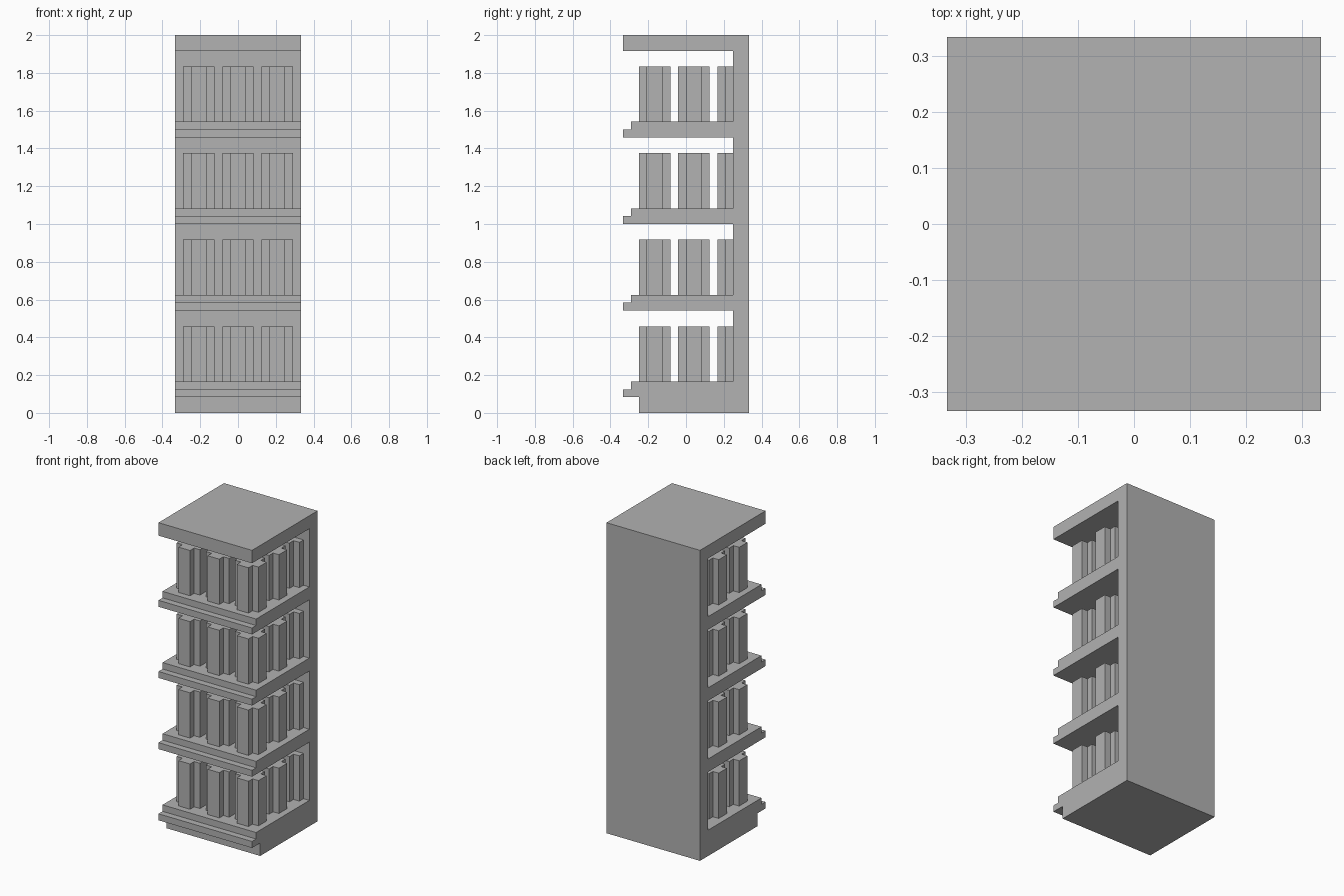
import bpy
import bmesh

cube = bpy.data.objects.get("Cube")
if cube:
    bpy.data.objects.remove(cube, do_unlink=True)

U = 1 / 24          # modelling unit: the rack is 16 wide, 16 deep and 48 high
HALF = 8            # half width and depth
PITCH = 11          # height from one shelf to the next
SHELVES = 4
FIRST_TOP = 4       # top of the lowest shelf
WALL = 6            # front of the back wall

grey = bpy.data.materials.new("plain_grey")
grey.use_nodes = True
colour = (0.445, 0.445, 0.445, 1)
grey.diffuse_color = colour
grey.node_tree.nodes["Principled BSDF"].inputs["Base Color"].default_value = colour


def extrude_profile(name, points, direction):
    """Flat-sided solid from a closed outline swept along a direction."""
    bm = bmesh.new()
    face = bm.faces.new([bm.verts.new([c * U for c in p]) for p in points])
    swept = bmesh.ops.extrude_face_region(bm, geom=[face])["geom"]
    verts = [g for g in swept if isinstance(g, bmesh.types.BMVert)]
    bmesh.ops.translate(bm, verts=verts, vec=[c * U for c in direction])
    bmesh.ops.recalc_face_normals(bm, faces=bm.faces[:])
    mesh = bpy.data.meshes.new(name)
    bm.to_mesh(mesh)
    bm.free()
    mesh.materials.append(grey)
    obj = bpy.data.objects.new(name, mesh)
    bpy.context.collection.objects.link(obj)
    return obj


# Rack: side outline with plinth, stepped shelf lips, top and back wall
outline = [(HALF, 0), (-6, 0), (-6, 2)]
for i in range(SHELVES):
    top = FIRST_TOP + i * PITCH
    if i:
        outline.append((WALL, top - 2))
    outline += [(-HALF, top - 2), (-HALF, top - 1), (-7, top - 1),
                (-7, top), (WALL, top)]
outline += [(WALL, 46), (-HALF, 46), (-HALF, 48), (HALF, 48)]
extrude_profile("shelf_rack", [(-HALF, y, z) for y, z in outline], (2 * HALF, 0, 0))

# Jars: cross-shaped columns in rows; the back row is half sunk in the wall
cross = [(-1, -2), (1, -2), (1, -1), (2, -1), (2, 1), (1, 1),
         (1, 2), (-1, 2), (-1, 1), (-2, 1), (-2, -1), (-1, -1)]
half_cross = [(-1, -2), (1, -2), (1, -1), (2, -1), (2, 0), (-2, 0), (-2, -1), (-1, -1)]
rows = {"front": (-4, cross), "middle": (1, cross), "back": (WALL, half_cross)}
columns = {"right": -5, "centre": 0, "left": 5}

for level in range(SHELVES):
    z = FIRST_TOP + level * PITCH
    for row, (cy, shape) in rows.items():
        for column, cx in columns.items():
            extrude_profile(f"jar_{row}_{column}_{level + 1}",
                            [(cx + x, cy + y, z) for x, y in shape], (0, 0, 7))
